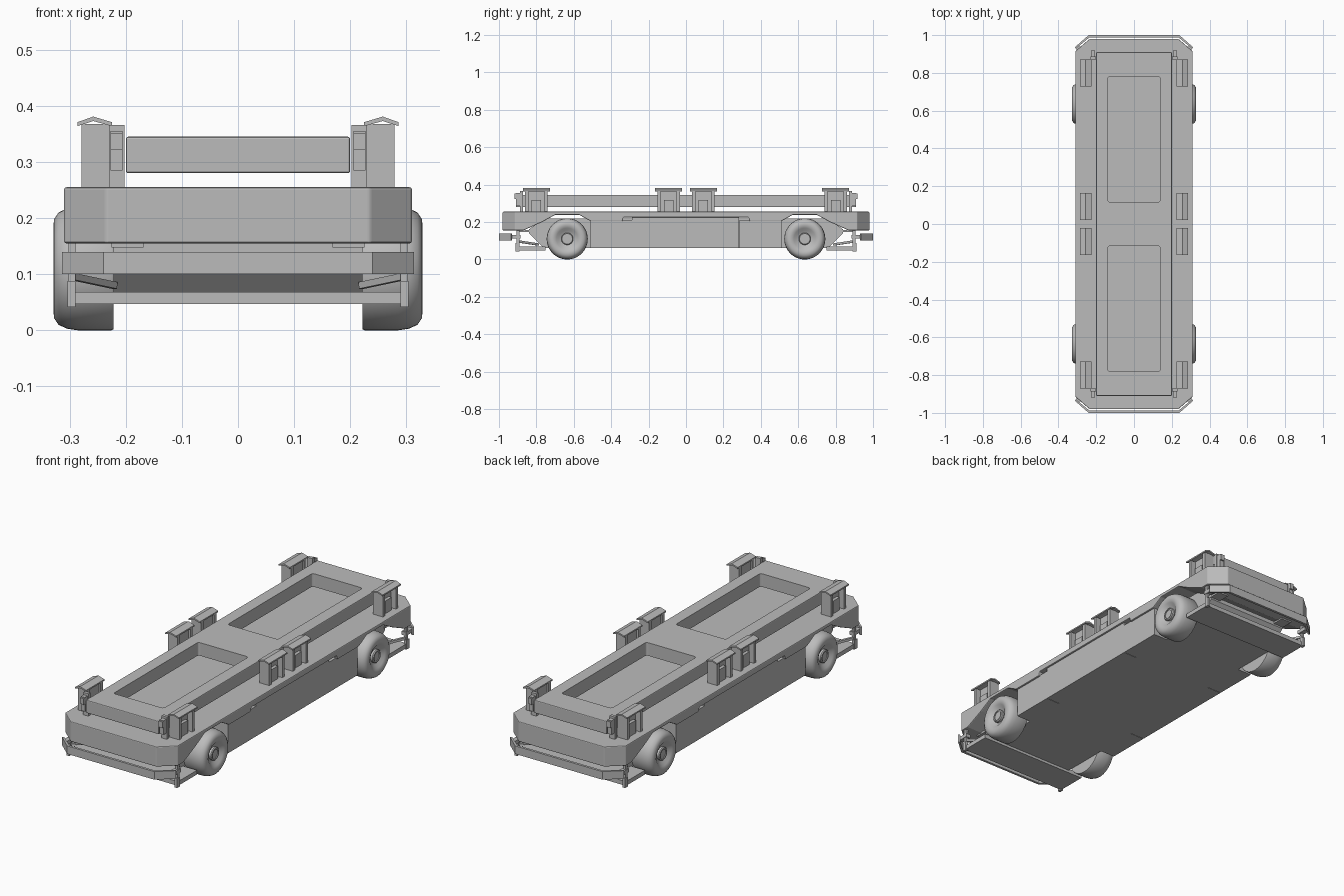
import bpy, bmesh, math
from mathutils import Vector, Matrix

if "Cube" in bpy.data.objects:
    bpy.data.objects.remove(bpy.data.objects["Cube"])

grey = bpy.data.materials.new("plain_grey")
grey.use_nodes = True
GREY = (0.5, 0.5, 0.5, 1)
grey.diffuse_color = GREY
grey.node_tree.nodes["Principled BSDF"].inputs["Base Color"].default_value = GREY


def finish(name, bm, bevel=0, smooth=False):
    bmesh.ops.recalc_face_normals(bm, faces=bm.faces)
    mesh = bpy.data.meshes.new(name)
    bm.to_mesh(mesh)
    bm.free()
    mesh.materials.append(grey)
    ob = bpy.data.objects.new(name, mesh)
    bpy.context.collection.objects.link(ob)
    if bevel:
        mod = ob.modifiers.new("soft_edges", "BEVEL")
        mod.width, mod.segments = bevel, 2
    if smooth:
        bpy.ops.object.select_all(action="DESELECT")
        ob.select_set(True)
        bpy.context.view_layer.objects.active = ob
        bpy.ops.object.shade_smooth_by_angle(angle=math.radians(35))
    return ob


def box(name, x, y, z, bevel=0):
    """Box from (min, max) ranges."""
    bm = bmesh.new()
    bmesh.ops.create_cube(bm, size=1)
    for v in bm.verts:
        v.co = [r[0] + (c + 0.5) * (r[1] - r[0]) for r, c in zip((x, y, z), v.co)]
    return finish(name, bm, bevel)


def prism(points, axis, lo, hi):
    """Extrude a 2D outline along one axis."""
    bm = bmesh.new()

    def place(p):
        co = list(p)
        co.insert(axis, lo)
        return co
    face = bm.faces.new([bm.verts.new(place(p)) for p in points])
    ext = bmesh.ops.extrude_face_region(bm, geom=[face])["geom"]
    shift = Vector((0, 0, 0))
    shift[axis] = hi - lo
    bmesh.ops.translate(bm, vec=shift, verts=[g for g in ext if isinstance(g, bmesh.types.BMVert)])
    return bm


def rod(name, a, b, width):
    """Square bar between two points."""
    a, b = Vector(a), Vector(b)
    bm = bmesh.new()
    bmesh.ops.create_cube(bm, size=1)
    bmesh.ops.scale(bm, vec=(width, width, (b - a).length), verts=bm.verts)
    turn = (b - a).to_track_quat("Z", "Y").to_matrix().to_4x4()
    bmesh.ops.transform(bm, matrix=Matrix.Translation((a + b) / 2) @ turn, verts=bm.verts)
    return finish(name, bm)


def span(sign, a, b):
    return tuple(sorted((sign * a, sign * b)))


# Deck: side profile with wheel arches, then clipped corners
half = [(0.98, 0.255), (0.98, 0.155), (0.87, 0.155), (0.77, 0.20), (0.70, 0.238),
        (0.57, 0.238), (0.51, 0.205), (0.34, 0.205), (0.335, 0.225)]
outline = half + [(-y, z) for y, z in reversed(half)]
bm = prism(outline, 0, -0.31, 0.31)
for sx in (-1, 1):
    for sy in (-1, 1):
        bmesh.ops.bisect_plane(bm, geom=bm.verts[:] + bm.edges[:] + bm.faces[:],
                               plane_co=(sx * 0.235, sy * 0.98, 0),
                               plane_no=(sx * 0.065, sy * 0.075, 0), clear_outer=True)
        bmesh.ops.holes_fill(bm, edges=[e for e in bm.edges if e.is_boundary])
finish("deck", bm, 0.004)

# Chassis between the wheels, with sloping ends
finish("chassis", prism([(-0.76, 0.06), (0.76, 0.06), (0.84, 0.14), (0.84, 0.16), (0.76, 0.22),
                         (-0.76, 0.22), (-0.84, 0.16), (-0.84, 0.14)], 0, -0.222, 0.222))
for name, y in (("front_panel", (-0.51, -0.29)), ("middle_panel", (-0.288, 0.284)),
                ("rear_panel", (0.286, 0.51))):
    box("side_" + name, (-0.301, 0.301), y, (0.06, 0.226 if "middle" in name else 0.21))

# Raised load frame with two rounded openings
frame = box("load_frame", (-0.2, 0.2), (-0.91, 0.91), (0.28, 0.345), 0.004)
for s, name in ((1, "rear"), (-1, "front")):
    cutter = box(name + "_opening_cutter", (-0.138, 0.138), span(s, 0.115, 0.782), (0.2, 0.4))
    bm = bmesh.new()
    bm.from_mesh(cutter.data)
    upright = [e for e in bm.edges if abs(e.verts[0].co.z - e.verts[1].co.z) > 0.1]
    bmesh.ops.bevel(bm, geom=upright, offset=0.012, segments=3, affect="EDGES", profile=0.5)
    bm.to_mesh(cutter.data)
    bm.free()
    cutter.hide_render = True
    cutter.hide_viewport = True
    cut = frame.modifiers.new(name + "_opening", "BOOLEAN")
    cut.operation, cut.object, cut.solver = "DIFFERENCE", cutter, "EXACT"

# Load guides along both sides, with pitched caps
for sx, side in ((1, "left"), (-1, "right")):
    for i, y in enumerate((-0.8, -0.093, 0.093, 0.8)):
        tag = f"{side}_guide_{i + 1}_"
        box(tag + "wall", span(sx, 0.236, 0.252), (y - 0.06, y + 0.06), (0.25, 0.368))
        for s in (-1, 1):
            box(tag + "leg", span(sx, 0.226, 0.279), span(1, y + s * 0.043, y + s * 0.06), (0.25, 0.368))
        box(tag + "foot", span(sx, 0.24, 0.268), (y - 0.025, y + 0.025), (0.25, 0.318))
        cap = [(0.225, 0.364), (0.225, 0.371), (0.258, 0.381), (0.286, 0.371),
               (0.286, 0.364), (0.258, 0.373)]
        finish(tag + "cap", prism([(sx * x, z) for x, z in cap], 1, y - 0.072, y + 0.072))
    # End locks beside the load frame
    for sy, end in ((-1, "front"), (1, "rear")):
        tag = f"{side}_{end}_lock_"
        box(tag + "post", span(sx, 0.202, 0.23), span(sy, 0.872, 0.888), (0.25, 0.366))
        box(tag + "block", span(sx, 0.206, 0.227), span(sy, 0.885, 0.91), (0.285, 0.355))
        box(tag + "lip", span(sx, 0.206, 0.227), span(sy, 0.9, 0.918), (0.322, 0.352))

# Wheels: lathed tyre with a dished face and hub
tyre = [(0, 0.222), (0.108, 0.222), (0.11, 0.226), (0.11, 0.285), (0.107, 0.305), (0.1, 0.32),
        (0.088, 0.328), (0.072, 0.329), (0.058, 0.323), (0.046, 0.313), (0.032, 0.307),
        (0.032, 0.317), (0.028, 0.321), (0.022, 0.321), (0.022, 0.317), (0, 0.317)]
for sx, side in ((1, "left"), (-1, "right")):
    for sy, end in ((-1, "front"), (1, "rear")):
        bm = bmesh.new()
        verts = [bm.verts.new((sx * x, 0, r)) for r, x in tyre]
        edges = [bm.edges.new(pair) for pair in zip(verts, verts[1:])]
        bmesh.ops.spin(bm, geom=verts + edges, cent=(0, 0, 0), axis=(1, 0, 0),
                       angle=math.tau, steps=48)
        bmesh.ops.remove_doubles(bm, verts=bm.verts, dist=0.0002)
        bmesh.ops.translate(bm, vec=(0, sy * 0.635, 0.11), verts=bm.verts)
        finish(f"{side}_{end}_wheel", bm, smooth=True)

# Bumpers, low shelves and their supports at each end
for sy, end in ((-1, "front"), (1, "rear")):
    outer = [(0.314, 0.935), (0.24, 1.0)]
    inner = [(0.236, 0.988), (0.307, 0.929)]
    strip = outer + [(-x, y) for x, y in reversed(outer)]
    strip += [(-x, y) for x, y in reversed(inner)] + inner
    finish(end + "_bumper", prism([(x, sy * y) for x, y in strip], 2, 0.1, 0.14))
    box(end + "_shelf", (-0.3, 0.3), span(sy, 0.75, 0.9), (0.047, 0.068))
    for sx, side in ((1, "left"), (-1, "right")):
        tag = f"{side}_{end}_"
        box(tag + "shelf_post", span(sx, 0.29, 0.304), span(sy, 0.89, 0.912), (0.042, 0.088))
        box(tag + "hanger", span(sx, 0.29, 0.302), span(sy, 0.89, 0.905), (0.06, 0.16))
        box(tag + "bumper_mount", span(sx, 0.168, 0.225), span(sy, 0.83, 0.9), (0.148, 0.158))
        box(tag + "bumper_arm", span(sx, 0.28, 0.305), span(sy, 0.885, 0.94), (0.112, 0.13))
        rod(tag + "strut", (sx * 0.22, sy * 0.79, 0.08), (sx * 0.296, sy * 0.895, 0.096), 0.012)
